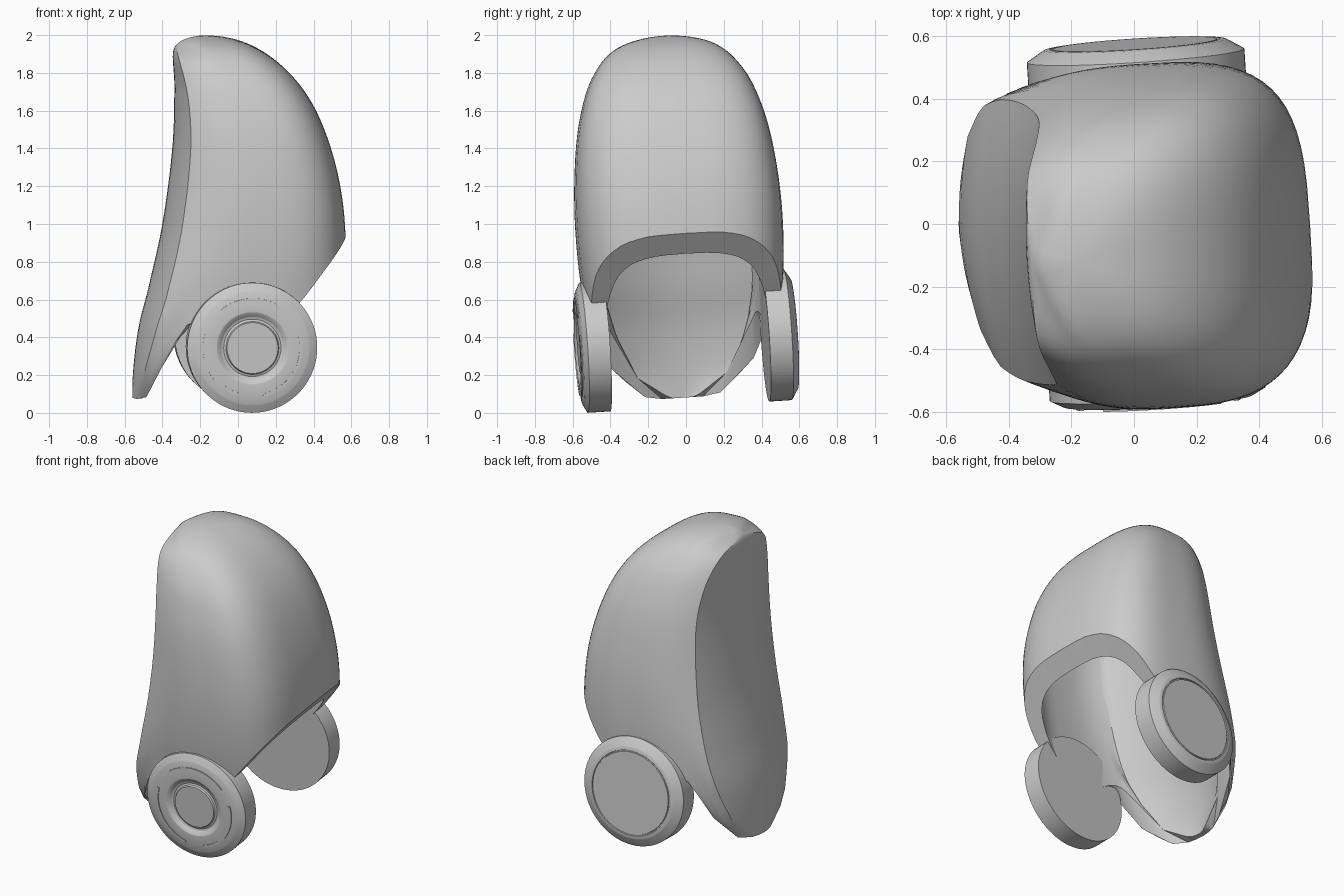
import bpy, bmesh, math
from mathutils import Vector, Matrix

cube = bpy.data.objects.get("Cube")
if cube:
    bpy.data.objects.remove(cube)

grey = bpy.data.materials.new("plain_grey")
grey.use_nodes = True
grey.diffuse_color = (0.6, 0.6, 0.6, 1)
grey.node_tree.nodes["Principled BSDF"].inputs["Base Color"].default_value = (0.6, 0.6, 0.6, 1)

# Slightly rolled and turned frame shared by every part
ay = Vector((-0.065, 1, 0.065)).normalized()
ax = Vector((1, 0.065, 0)).normalized()
az = ax.cross(ay)
PIVOT = Vector((0.04, 0, 0.38))
TILT = Matrix((ax, ay, az)).transposed().to_4x4()
FRAME = Matrix.Translation(PIVOT) @ TILT


def finish(name, bm, angle):
    bmesh.ops.remove_doubles(bm, verts=bm.verts, dist=0.0004)
    bmesh.ops.recalc_face_normals(bm, faces=bm.faces)
    mesh = bpy.data.meshes.new(name)
    bm.to_mesh(mesh)
    bm.free()
    obj = bpy.data.objects.new(name, mesh)
    bpy.context.collection.objects.link(obj)
    mesh.materials.append(grey)
    bpy.ops.object.select_all(action='DESELECT')
    obj.select_set(True)
    bpy.context.view_layer.objects.active = obj
    bpy.ops.object.shade_smooth_by_angle(angle=math.radians(angle))


def curve(points):
    """Smooth interpolation through (key, value) points, clamped at the ends."""
    n = len(points)
    slope = []
    for i in range(n):
        a, b = points[max(i - 1, 0)], points[min(i + 1, n - 1)]
        slope.append((b[1] - a[1]) / (b[0] - a[0]))

    def f(x):
        x = min(max(x, points[0][0]), points[-1][0])
        i = 0
        while i < n - 2 and x > points[i + 1][0]:
            i += 1
        (x0, y0), (x1, y1) = points[i], points[i + 1]
        d = x1 - x0
        t = (x - x0) / d
        return ((2*t**3 - 3*t*t + 1) * y0 + (t**3 - 2*t*t + t) * d * slope[i]
                + (3*t*t - 2*t**3) * y1 + (t**3 - t*t) * d * slope[i + 1])
    return f


def by_height(points):
    """Curve over height, measured as root of the distance below the crown."""
    g = curve([(math.sqrt(2 - z), v) for z, v in points])
    return lambda z: g(math.sqrt(max(2 - z, 0)))


# Helmet profiles against height
front = by_height([(2, -.18), (1.93, .1), (1.7, .35), (1.35, .5), (.97, .56), (0, .56)])
half = by_height([(2, 0), (1.95, .25), (1.8, .4), (1.6, .48), (1.4, .52), (1.1, .545),
                  (.8, .54), (.5, .51), (0, .47)])
back = by_height([(2, -.19), (1.95, -.335), (1.7, -.34), (1.4, -.35), (1, -.4),
                  (.65, -.475), (.45, -.525), (.2, -.555), (0, -.56)])
plate_half = by_height([(1.95, 0), (1.9, .21), (1.8, .32), (1.55, .41), (1.2, .44),
                        (.75, .45), (.5, .42), (.35, .36), (.2, .27), (.08, .11)])
plate_bow = by_height([(1.95, 0), (1.8, .03), (1.55, .06), (1, .07), (.45, .06), (.1, .02)])
# Height of the lower edge against depth
rim = curve([(-.7, .08), (-.51, .08), (-.45, .22), (-.38, .36), (-.32, .48), (-.24, .51),
             (-.1, .45), (.12, .43), (.29, .61), (.42, .775), (.56, .95), (.65, 1.06)])

PLATE, SIDE, FACE, ROWS = 8, 12, 16, 44
HALF_COLS = PLATE + SIDE + FACE


def shell_point(col, z, inset):
    crown = 2 - inset
    zz = min(z + inset * (z / crown) ** 4, 2)
    # The wall thins towards the crown seam and the neck
    d = inset * min(1, (2 - zz) / 0.15) * min(1, 0.45 + 0.8 * zz)
    b, f = back(zz) + d * 0.75, front(zz) - d
    h = max(half(zz) - d, 0)
    pv = min(max(plate_half(zz) - d * 0.6, 0), h)
    c = b + max(plate_bow(zz), 0) * (1 + 8 * inset)
    m = c * 0.55 + f * 0.45
    if col <= PLATE:
        t = col / PLATE
        return Vector((b + (c - b) * t * t, pv * t, z))
    if col <= PLATE + SIDE:
        s = 1 - (col - PLATE) / SIDE
        return Vector((m - (m - c) * s, pv + (h - pv) * (1 - s ** 2.6), z))
    a = (col - PLATE - SIDE) / FACE * math.pi / 2
    e = 2 / 3.2
    return Vector((m + (f - m) * math.sin(a) ** e, h * max(math.cos(a), 0) ** e, z))


def rim_height(col, inset):
    z = 0.08
    while z < 1.2 and z < rim(shell_point(col, z, inset).x) - 1e-5:
        z += 0.002
    return z


def shell_layer(bm, inset):
    cols = list(range(HALF_COLS + 1))
    loop = [(c, 1) for c in cols] + [(c, -1) for c in cols[-2:0:-1]]
    base = {c: rim_height(c, inset) for c in cols}
    grid = []
    for r in range(ROWS + 1):
        row = []
        for c, side in loop:
            t = 1 - (1 - r / ROWS) ** 2
            p = shell_point(c, base[c] + (2 - inset - base[c]) * t, inset)
            p.y *= side
            row.append(bm.verts.new(FRAME @ (p - PIVOT)))
        grid.append(row)
    for low, high in zip(grid, grid[1:]):
        join(bm, low, high)
    return grid[0]


def join(bm, a, b):
    for i in range(len(a)):
        k = (i + 1) % len(a)
        bm.faces.new((a[i], a[k], b[k], b[i]))


# Helmet shell: outer skin, inner skin and the lower edge joining them
bm = bmesh.new()
join(bm, shell_layer(bm, 0), shell_layer(bm, 0.09))
finish("helmet_shell", bm, 32)


# Round ear covers, turned from a (radius, depth) profile
def ear_cover(name, profile, side, steps=72):
    bm = bmesh.new()
    rings = []
    for r, d in profile:
        angles = [i * math.tau / steps for i in range(steps)]
        rings.append([bm.verts.new(FRAME @ Vector((r * math.cos(a), side * d, r * math.sin(a))))
                      for a in angles])
    for a, b in zip(rings, rings[1:]):
        join(bm, a, b)
    bm.faces.new(rings[0])
    bm.faces.new(rings[-1])
    finish(name, bm, 20)


ear_cover("right_ear_cover", [(.345, .425), (.345, .545), (.305, .566), (.3, .568), (.25, .574),
                              (.2, .578), (.19, .577), (.178, .571), (.165, .56), (.152, .556),
                              (.14, .56), (.135, .57), (.13, .57)], -1)
ear_cover("left_ear_cover", [(.348, .42), (.348, .54), (.295, .573), (.29, .575), (.272, .577),
                             (.27, .57), (.264, .57), (.262, .577)], 1)

# Three thin curved marks on the right ear cover
for n, start in enumerate((40, 163, 283)):
    bm = bmesh.new()
    sections = []
    for i in range(25):
        a = math.radians(start + i * 92 / 24)
        sections.append([bm.verts.new(FRAME @ Vector((r * math.cos(a), -d, r * math.sin(a))))
                         for r, d in ((.249, .572), (.249, .579), (.264, .578), (.264, .571))])
    for a, b in zip(sections, sections[1:]):
        join(bm, a, b)
    bm.faces.new(sections[0])
    bm.faces.new(sections[-1])
    finish("ear_mark_%d" % (n + 1), bm, 30)
